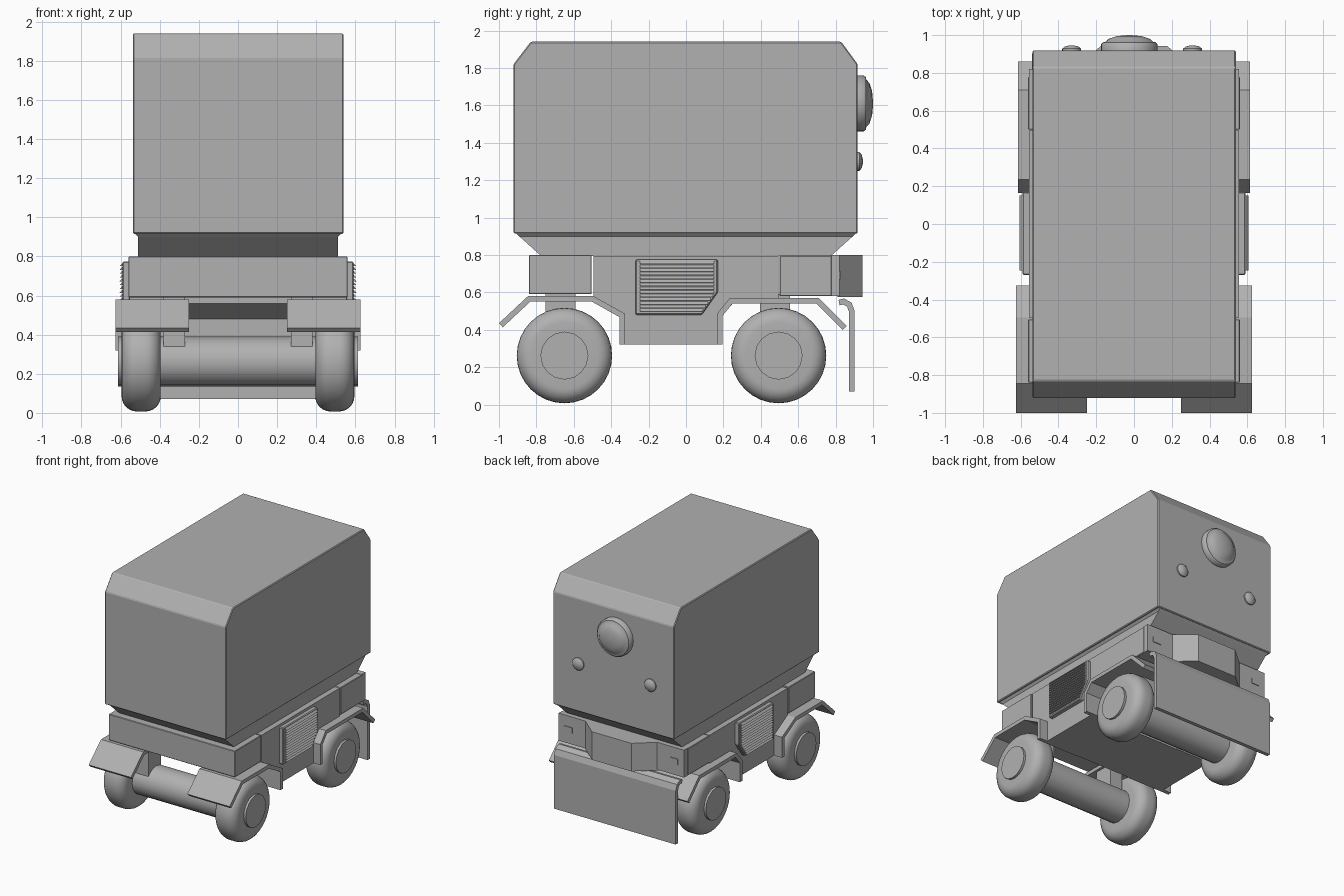
import bpy, bmesh
from math import sin, cos, pi
from mathutils import Vector

if "Cube" in bpy.data.objects:
    bpy.data.objects.remove(bpy.data.objects["Cube"])

# One dark grey for the whole vehicle
GREY = bpy.data.materials.new("dark_grey")
GREY.diffuse_color = (.44, .44, .44, 1)
GREY.use_nodes = True
GREY.node_tree.nodes["Principled BSDF"].inputs["Base Color"].default_value = GREY.diffuse_color


def loft(name, rings, bevel=0, mirror=False, smooth=False):
    """Skin a list of equal-length rings and cap both ends."""
    bm = bmesh.new()
    rows = [[bm.verts.new(p) for p in ring] for ring in rings]
    n = len(rows[0])
    for a, b in zip(rows, rows[1:]):
        for i in range(n):
            bm.faces.new((a[i], a[(i + 1) % n], b[(i + 1) % n], b[i]))
    bm.faces.new(rows[0])
    bm.faces.new(rows[-1])
    bmesh.ops.recalc_face_normals(bm, faces=bm.faces)
    me = bpy.data.meshes.new(name)
    bm.to_mesh(me)
    bm.free()
    me.materials.append(GREY)
    ob = bpy.data.objects.new(name, me)
    bpy.context.collection.objects.link(ob)
    if bevel:
        m = ob.modifiers.new("bevel", 'BEVEL')
        m.width, m.segments = bevel, 1
    if mirror:
        ob.modifiers.new("mirror", 'MIRROR')
    if smooth:
        bpy.ops.object.select_all(action='DESELECT')
        ob.select_set(True)
        bpy.context.view_layer.objects.active = ob
        bpy.ops.object.shade_smooth_by_angle(angle=0.7)
    return ob


def prism(name, pts, x0, x1, **kw):
    """Side profile (y, z) extruded along x."""
    return loft(name, [[(x, y, z) for y, z in pts] for x in (x0, x1)], **kw)


def box(name, x0, x1, y0, y1, z0, z1, **kw):
    return prism(name, [(y0, z0), (y1, z0), (y1, z1), (y0, z1)], x0, x1, **kw)


def lathe(name, prof, centre, axis, n, **kw):
    """Revolve (along, radius) points about the x or y axis."""
    c = Vector(centre)
    rings = []
    for a, r in prof:
        ring = []
        for i in range(n):
            u, v = r * cos(2 * pi * i / n), r * sin(2 * pi * i / n)
            ring.append(c + Vector((a, u, v) if axis == 'x' else (u, a, v)))
        rings.append(ring)
    return loft(name, rings, **kw)


def strip(path, t):
    """Outline of a bent sheet: path plus its mitred offset."""
    p = [Vector(q) for q in path]
    off = []
    for i, q in enumerate(p):
        d0 = (q - p[i - 1]).normalized() if i else (p[1] - q).normalized()
        d1 = (p[i + 1] - q).normalized() if i < len(p) - 1 else d0
        n0, n1 = Vector((d0.y, -d0.x)), Vector((d1.y, -d1.x))
        m = (n0 + n1).normalized()
        off.append(q + m * t / m.dot(n0))
    return [tuple(q) for q in p + off[::-1]]


# Cargo body with sloped top ends, and the tapered skirt beneath it
prism("cargo_body", [(-.922, .915), (.918, .915), (.918, 1.82), (.83, 1.94),
                     (-.83, 1.94), (-.922, 1.82)], -.537, .539, bevel=.006)
loft("body_skirt", [[(-x, -y, z), (x, -y, z), (x, y, z), (-x, y, z)]
                    for x, y, z in ((.53, .913, .92), (.51, .89, .898), (.51, .775, .795))])

# Chassis: centre section, front beam and rear section
prism("chassis_centre", [(-.495, .795), (.495, .795), (.495, .56), (.25, .54), (.19, .47),
                         (.19, .32), (-.35, .32), (-.35, .48), (-.495, .56)], -.555, .555)
box("front_beam", -.56, .56, -.84, -.505, .59, .80, bevel=.004)
box("rear_section", -.56, .56, .50, .78, .58, .797, bevel=.004)
box("rear_panel", -.557, .557, .77, .82, .58, .80)
loft("rear_bumper", [[(-.33, .81, z), (-.175, .943, z), (.175, .943, z), (.33, .81, z)]
                     for z in (.575, .80)])
box("rear_light", .435, .505, .815, .826, .67, .715, mirror=True)

# Side vents with louvres that follow the clipped corner
vent = [(-.27, .775), (.17, .775), (.17, .60), (.085, .48), (-.27, .48)]
prism("vent_frame", vent, .55, .59, mirror=True, bevel=.006)
for i in range(14):
    z = .497 + i * .0195
    y1 = min(.15, .085 + (z - .49) * .7)
    loft("vent_slat", [[(.58, y, z), (.605, y, z), (.59, y, z + .016), (.58, y, z + .016)]
                       for y in (-.245, y1)], mirror=True)

# Fenders, bent from sheet
prism("front_fender", strip([(-1.0, .435), (-.845, .58), (-.495, .58), (-.325, .485),
                             (-.325, .32)], .03), .25, .625, mirror=True)
prism("rear_fender", strip([(.165, .32), (.165, .485), (.235, .57), (.71, .57),
                            (.86, .42)], .03), .25, .615, mirror=True)

# Wheels, axles and axle mounts
tyre = [(-.10, .10)]
tyre += [(-.022 - .078 * cos(a * pi / 12), .177 + .078 * sin(a * pi / 12)) for a in range(7)]
tyre += [(-a, r) for a, r in reversed(tyre)]
for end, y in (("front", -.65), ("rear", .495)):
    lathe(end + "_wheel", tyre, (.495, y, .262), 'x', 32, mirror=True, smooth=True)
    lathe(end + "_axle", [(-.613, .128), (.613, .128)], (0, y, .262), 'x', 16, smooth=True)
    box(end + "_axle_mount", .27, .38, y - .10, y + .06, .34, .59, mirror=True)

# Rear hanging plate with curled top edge
prism("rear_plate", strip([(.815, .56), (.845, .567), (.885, .545), (.902, .50),
                           (.902, .07)], .03), -.54, .54)

# Domed lamps on the rear wall
lathe("large_lamp", [(-.01, .15), (.03, .15), (.042, .14), (.043, .128), (.06, .11),
                     (.075, .065), (.08, .01)], (-.025, .92, 1.61), 'y', 32, smooth=True)
for x in (-.33, .31):
    lathe("small_lamp", [(-.01, .05), (.008, .05), (.02, .035), (.026, .008)],
          (x, .92, 1.30), 'y', 20, smooth=True)
